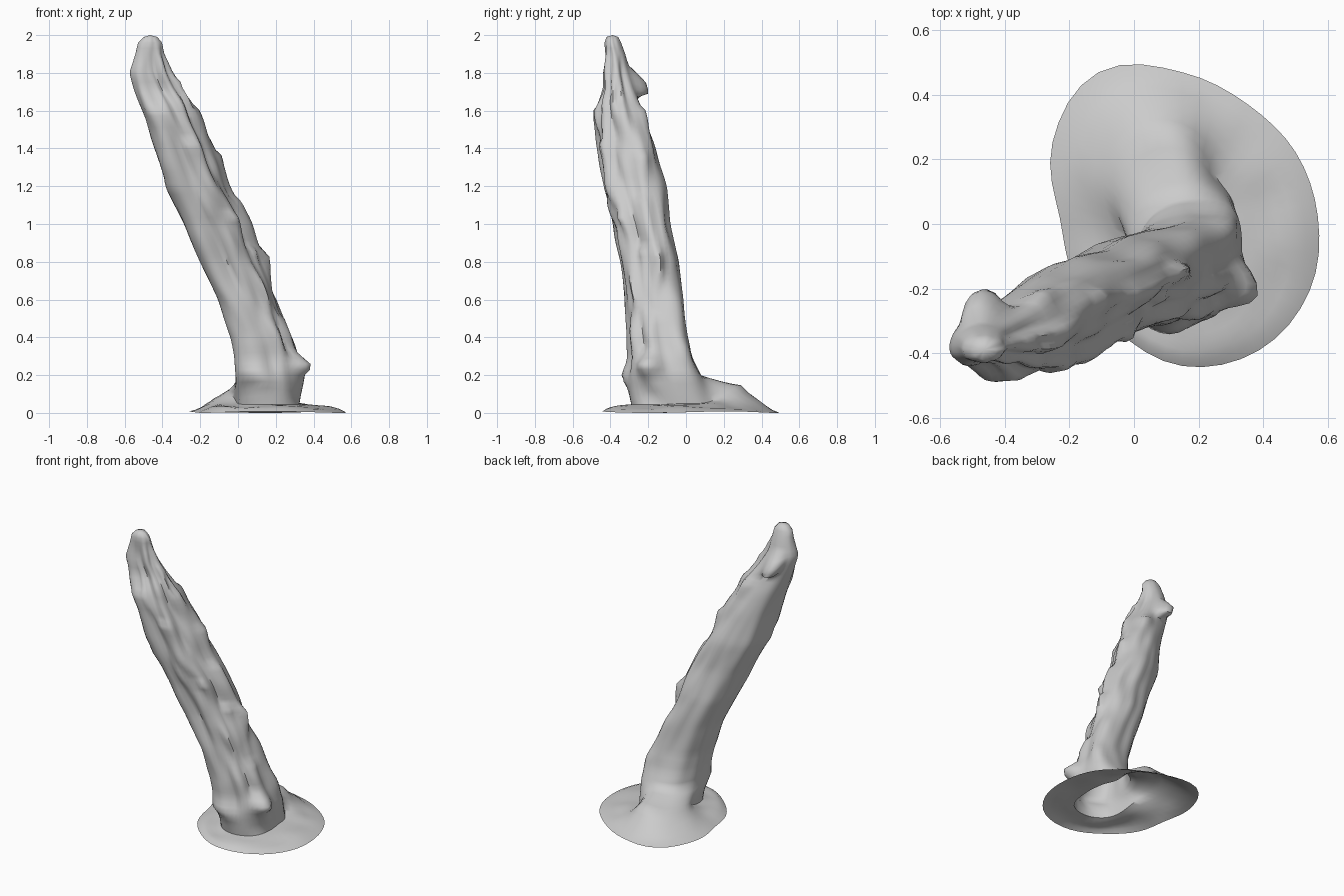
import bpy, math
from mathutils import Vector, noise

if "Cube" in bpy.data.objects:
    bpy.data.objects.remove(bpy.data.objects["Cube"])

N = 48
ANG = [2 * math.pi * i / N for i in range(N)]


def catmull(p0, p1, p2, p3, t):
    return 0.5 * (2 * p1 + (p2 - p0) * t + (2 * p0 - 5 * p1 + 4 * p2 - p3) * t * t
                  + (3 * p1 - p0 - 3 * p2 + p3) * t ** 3)


def around(vals, a):
    """Smooth closed interpolation of 12 values spaced every 30 degrees."""
    f = (a / (2 * math.pi)) * 12
    i = int(f)
    return catmull(*[vals[(i + k) % 12] for k in (-1, 0, 1, 2)], f - i)


# Ground skirt: outer rim and root contact line (radius per 30 degrees)
RIM = [.42, .405, .405, .45, .52, .465, .38, .385, .405, .46, .475, .455]
ROOT = [.17, .18, .20, .30, .32, .25, .18, .18, .24, .27, .26, .20]
ROOT_Z = [.05, .05, .07, .145, .125, .11, .09, .055, .045, .045, .045, .045]

# Trunk silhouette: z, left, right, front, back
TRUNK = [
    (.20, .00, .33, -.30, .075), (.30, -.01, .31, -.29, .025), (.40, -.03, .275, -.295, .00),
    (.60, -.10, .20, -.31, -.025), (.80, -.19, .11, -.325, -.05), (1.0, -.27, .03, -.355, -.09),
    (1.2, -.37, -.06, -.415, -.12), (1.4, -.43, -.15, -.445, -.17), (1.55, -.485, -.22, -.465, -.215),
    (1.64, -.52, -.26, -.46, -.25), (1.72, -.55, -.31, -.44, -.28), (1.80, -.575, -.35, -.445, -.30),
    (1.90, -.545, -.395, -.43, -.325), (1.96, -.53, -.405, -.43, -.345), (1.99, -.50, -.43, -.42, -.36)]

# Splinters: angle, tip z, length below the tip, angular width, height
SPLINTERS = [
    (-15, .86, .25, 12, .04), (5, 1.12, .22, 12, .028), (-5, .50, .20, 14, .02),
    (20, 1.36, .16, 12, .025), (0, 1.60, .14, 14, .015), (-5, 1.76, .12, 18, .025),
    (255, 1.61, .40, 22, .03), (-50, 1.04, .20, 14, .03), (-70, 1.42, .22, 14, .025),
    (60, 1.60, .10, 20, .02), (15, .84, .20, 9, .035), (215, 1.20, .14, 18, .01)]


def trunk_frame(z):
    for a, b in zip(TRUNK, TRUNK[1:]):
        if z <= b[0]:
            t = (z - a[0]) / (b[0] - a[0])
            return [u + (v - u) * t for u, v in zip(a, b)]
    return TRUNK[-1]


def bump(a, deg, width):
    d = (math.degrees(a) - deg + 180) % 360 - 180
    return math.exp(-(d / width) ** 2)


def trunk_point(z, a):
    _, x0, x1, y0, y1 = trunk_frame(z)
    c, s = math.cos(a), math.sin(a)
    fade = max(0, min(1, (z - .15) / .2) * min(1, max(.15, (2.02 - z) / .35)))
    rough = .5 + .5 * math.cos(a + .6)             # back left side is smoother
    d = (.012 + .018 * rough) * noise.noise(Vector((c * 1.8, s * 1.8, z * 2.5)))
    d += .035 * rough * noise.noise(Vector((c * 2.8 + 7, s * 2.8, z * 5)))
    d *= fade
    # fuller corners across the diagonal
    full = min(1, max(0, (1.95 - z) / .5))
    d += full * (.045 * bump(a, 225, 30) + .035 * bump(a, 45, 28))
    for ang, tip, length, width, h in SPLINTERS:
        k = z - tip
        ramp = max(0, 1 + k / length) if k <= 0 else max(0, 1 - k / .03)
        d += h * ramp * bump(a, ang, width)
    # flared knobs at the foot
    d += .095 * bump(a, -24, 19) * math.exp(-((z - .25) / .055) ** 2)
    d += .03 * bump(a, -105, 28) * math.exp(-((z - .19) / .06) ** 2)
    # broken hook and the hollowed face near the tip
    hook = bump(a, 100, 22) * math.exp(-((z - 1.755) / .065) ** 4)
    d += .085 * hook
    d -= .02 * bump(a, 270, 28) * math.exp(-((z - 1.77) / .11) ** 4)
    d -= .015 * bump(a, 45, 22) * math.exp(-((z - 1.75) / .12) ** 4)
    return Vector(((x0 + x1) / 2 + c * ((x1 - x0) / 2 + d),
                   (y0 + y1) / 2 + s * ((y1 - y0) / 2 + d),
                   z - .035 * hook))


def rim_point(a):
    r = around(RIM, a)
    return Vector((.15 + r * math.cos(a), .02 + r * math.sin(a),
                   .004 + .004 * math.sin(3 * a)))


def root_point(a):
    r = around(ROOT, a)
    return Vector((.15 + r * math.cos(a), -.02 + r * math.sin(a), around(ROOT_Z, a)))


rings = []
# Ground skirt rising from the rim to the root
for k in range(7):
    t = k / 6
    ring = []
    for a in ANG:
        p, q = rim_point(a), root_point(a)
        v = p.lerp(q, t)
        lift = t ** (.55 + .75 * min(1, max(0, (q.z - .05) / .06)))
        v.z = p.z + (q.z - p.z) * lift
        v.z = max(0, v.z + .015 * math.sin(math.pi * t) * noise.noise(v * 7))
        ring.append(v)
    rings.append(ring)

# Root blending into the trunk
for k in range(1, 4):
    t = k / 4
    ring = []
    for a in ANG:
        p, q = root_point(a), trunk_point(.2, a)
        v = p.lerp(q, t)
        if math.sin(a) > 0:                        # hollow curve at the back
            v.z = p.z + (q.z - p.z) * t ** 1.3
        else:                                      # uneven undercut at the front
            v += .03 * math.sin(math.pi * t) * -math.sin(a) * noise.noise_vector(v * 6)
        ring.append(v)
    rings.append(ring)

# Leaning trunk
M = 60
for k in range(M + 1):
    rings.append([trunk_point(.2 + 1.79 * k / M, a) for a in ANG])

verts = [v for ring in rings for v in ring]
faces = []
for r in range(len(rings) - 1):
    for i in range(N):
        j = (i + 1) % N
        faces.append((r * N + i, r * N + j, (r + 1) * N + j, (r + 1) * N + i))
# Rounded tip
verts.append(sum(rings[-1], Vector((0, 0, 0))) / N + Vector((0, 0, .01)))
last = (len(rings) - 1) * N
for i in range(N):
    faces.append((last + i, last + (i + 1) % N, len(verts) - 1))

mesh = bpy.data.meshes.new("broken_trunk")
mesh.from_pydata(verts, [], faces)
trunk = bpy.data.objects.new("broken_trunk", mesh)
bpy.context.collection.objects.link(trunk)
bpy.context.view_layer.objects.active = trunk
trunk.select_set(True)
bpy.ops.object.shade_smooth_by_angle(angle=math.radians(60))
